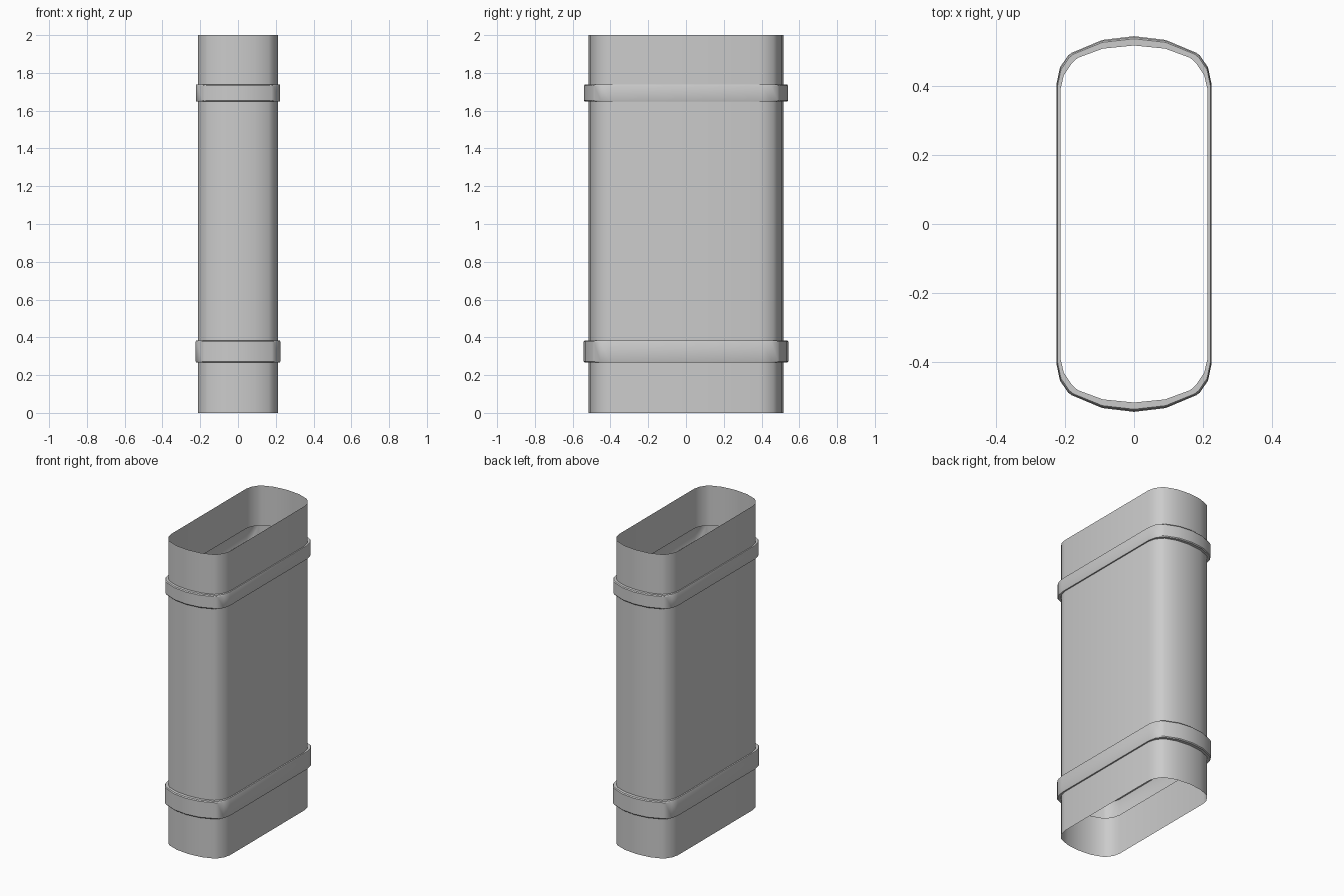
import bpy, bmesh, math

if "Cube" in bpy.data.objects:
    bpy.data.objects.remove(bpy.data.objects["Cube"])

# Quarter cross-sections (x, y): from the end's middle round to the flat side
BODY = [(0, .516), (.09, .507), (.163, .48), (.18, .464), (.203, .43), (.213, .387)]
BAND = [(0, .543), (.092, .532), (.18, .495), (.19, .488), (.214, .453), (.224, .405)]


def full_loop(quarter):
    """Mirror a quarter section into a closed loop."""
    half = quarter + [(x, -y) for x, y in reversed(quarter)]
    return half + [(-x, y) for x, y in reversed(half[1:-1])]


def section(t):
    """Blend from the body section (t=0) to the band section (t=1)."""
    return full_loop([(a[0] + (b[0] - a[0]) * t, a[1] + (b[1] - a[1]) * t)
                      for a, b in zip(BODY, BAND)])


# Sheet duct: heights and swelling of each ring, with two raised bands
rings = [(0, 0)]
for low, high, swell in [(.267, .383, 1), (1.648, 1.738, .9)]:
    rings += [(low, 0), (low, swell * .8), (low + .006, swell),
              (high - .006, swell), (high, swell * .8), (high, 0)]
rings.append((2, 0))

bm = bmesh.new()
loops = [[bm.verts.new((x, y, z)) for x, y in section(t)] for z, t in rings]
for a, b in zip(loops, loops[1:]):
    n = len(a)
    for i in range(n):
        j = (i + 1) % n
        bm.faces.new((a[i], a[j], b[j], b[i]))
bmesh.ops.recalc_face_normals(bm, faces=bm.faces)
mesh = bpy.data.meshes.new("duct_with_bands")
bm.to_mesh(mesh)
bm.free()
duct = bpy.data.objects.new("duct_with_bands", mesh)
bpy.context.collection.objects.link(duct)

# Smooth rounded ends, crisp band edges
bpy.context.view_layer.objects.active = duct
duct.select_set(True)
bpy.ops.object.shade_smooth_by_angle(angle=math.radians(30))
